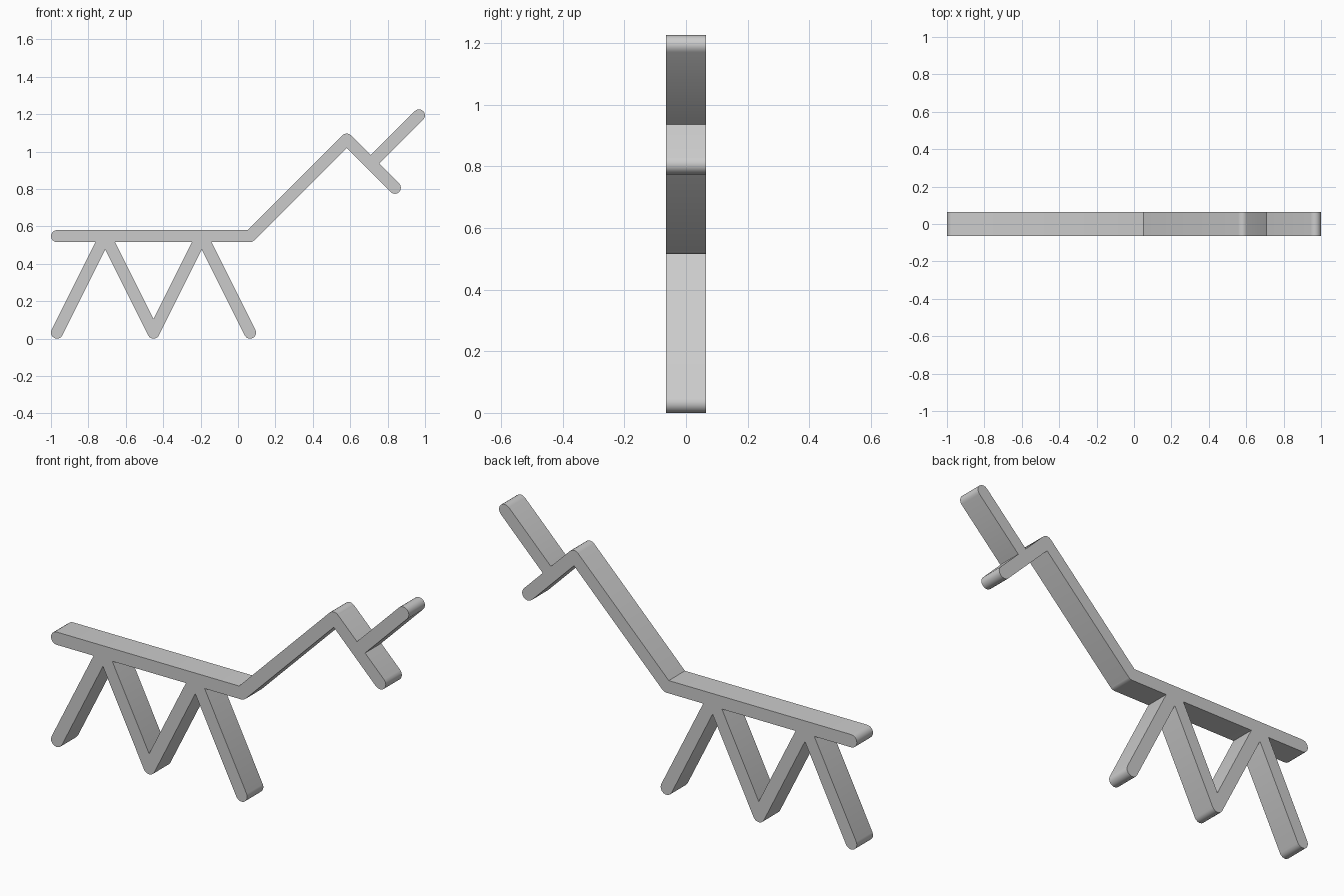
import bpy, bmesh, math

cube = bpy.data.objects.get("Cube")
if cube:
    bpy.data.objects.remove(cube, do_unlink=True)

UNIT = 2 / 7.75        # layout grid step
RADIUS = UNIT / 8      # half thickness of every bar
DEPTH = UNIT / 2       # width of every bar along y
CAP_SEGMENTS = 8

grey = bpy.data.materials.new("light_grey")
grey.use_nodes = True
colour = (0.6, 0.6, 0.6, 1)
grey.diffuse_color = colour
grey.node_tree.nodes["Principled BSDF"].inputs["Base Color"].default_value = colour


def place(p):
    """Grid coordinates to x, z in the model."""
    return p[0] * UNIT - 1 + RADIUS, p[1] * UNIT + RADIUS


def bar(name, start, end):
    """Flat bar with rounded ends between two grid points."""
    (x0, z0), (x1, z1) = place(start), place(end)
    heading = math.atan2(z1 - z0, x1 - x0)
    bm = bmesh.new()
    outline = []
    for cx, cz, first in ((x1, z1, heading - math.pi / 2), (x0, z0, heading + math.pi / 2)):
        for i in range(CAP_SEGMENTS + 1):
            a = first + math.pi * i / CAP_SEGMENTS
            outline.append(bm.verts.new((cx + RADIUS * math.cos(a), -DEPTH / 2,
                                         cz + RADIUS * math.sin(a))))
    face = bm.faces.new(outline)
    extruded = bmesh.ops.extrude_face_region(bm, geom=[face])["geom"]
    bmesh.ops.translate(bm, vec=(0, DEPTH, 0),
                        verts=[v for v in extruded if isinstance(v, bmesh.types.BMVert)])
    bmesh.ops.recalc_face_normals(bm, faces=bm.faces)
    mesh = bpy.data.meshes.new(name)
    bm.to_mesh(mesh)
    bm.free()
    mesh.materials.append(grey)
    obj = bpy.data.objects.new(name, mesh)
    bpy.context.collection.objects.link(obj)
    bpy.ops.object.select_all(action="DESELECT")
    bpy.context.view_layer.objects.active = obj
    obj.select_set(True)
    bpy.ops.object.shade_smooth_by_angle(angle=math.radians(30))
    return obj


# Body, neck, head and horn
bar("body", (0, 2), (4, 2))
bar("neck", (4, 2), (6, 4))
bar("head", (6, 4), (7, 3))
bar("horn", (6.5, 3.5), (7.5, 4.5))

# Two pairs of splayed legs, meeting under the body
for pair, apex in (("rear", 1), ("front", 3)):
    for side, step in (("back", -1), ("fore", 1)):
        bar(f"{pair}_leg_{side}", (apex, 2), (apex + step, 0))
